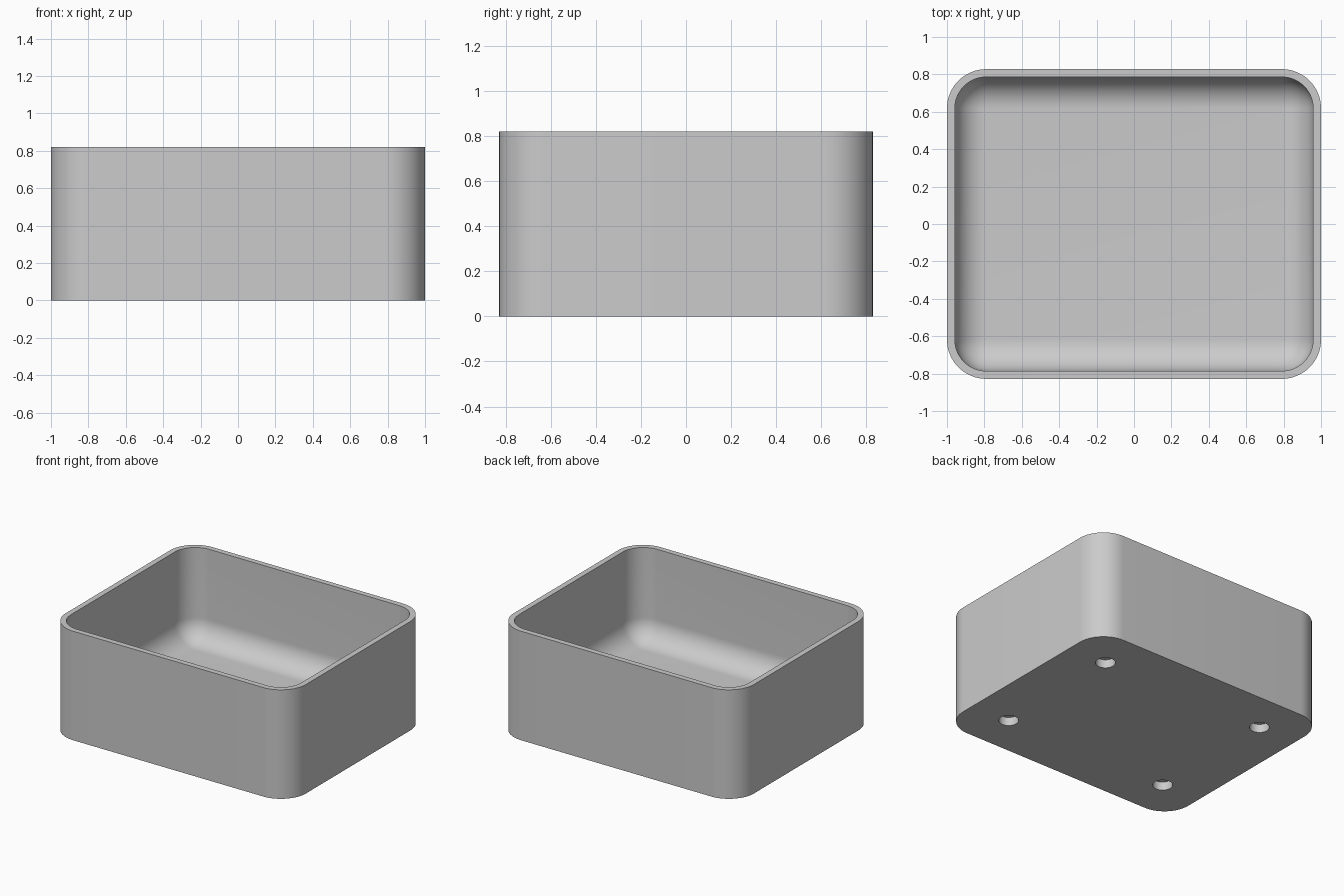
import bpy, bmesh, math

if "Cube" in bpy.data.objects:
    bpy.data.objects.remove(bpy.data.objects["Cube"])

HX, HY, H = 1.0, 0.828, 0.82        # outer half sizes and height
R, WALL, FLOOR = 0.21, 0.042, 0.125  # corner radius, wall and floor thickness
FILLET = R - WALL                    # inner floor fillet radius
HOLE_R, HOLE_D, HOLE_X, HOLE_Y = 0.068, 0.063, 0.685, 0.513
SEG = 16

grey = bpy.data.materials.new("plain grey")
grey.diffuse_color = (0.6, 0.6, 0.6, 1)
grey.use_nodes = True
grey.node_tree.nodes["Principled BSDF"].inputs["Base Color"].default_value = grey.diffuse_color


def ring(bm, inset, z):
    """Rounded rectangle loop, moved inwards by inset."""
    r = max(R - inset, 0.0)
    verts = []
    for q, (sx, sy) in enumerate([(1, 1), (-1, 1), (-1, -1), (1, -1)]):
        for i in range(SEG + 1):
            a = math.pi / 2 * (q + i / SEG)
            verts.append(bm.verts.new((sx * (HX - R) + r * math.cos(a),
                                       sy * (HY - R) + r * math.sin(a), z)))
    return verts


# tray shell: outside wall, rim, inside wall and rounded floor edge
bm = bmesh.new()
rings = [ring(bm, 0, 0), ring(bm, 0, H), ring(bm, WALL, H)]
for i in range(SEG + 1):
    a = math.pi / 2 * i / SEG
    rings.append(ring(bm, WALL + FILLET * (1 - math.cos(a)),
                      FLOOR + FILLET * (1 - math.sin(a))))
for lo, hi in zip(rings, rings[1:]):
    n = len(lo)
    for i in range(n):
        j = (i + 1) % n
        bm.faces.new((lo[i], lo[j], hi[j], hi[i]))
bm.faces.new(rings[0][::-1])
bm.faces.new(rings[-1])
bmesh.ops.remove_doubles(bm, verts=bm.verts, dist=1e-5)
bmesh.ops.recalc_face_normals(bm, faces=bm.faces)
mesh = bpy.data.meshes.new("tray")
bm.to_mesh(mesh)
bm.free()
mesh.materials.append(grey)
tray = bpy.data.objects.new("tray", mesh)
bpy.context.collection.objects.link(tray)

# four blind round holes in the underside
bm = bmesh.new()
for sx in (-1, 1):
    for sy in (-1, 1):
        made = bmesh.ops.create_cone(bm, cap_ends=True, segments=48, radius1=HOLE_R,
                                     radius2=HOLE_R, depth=2 * HOLE_D)
        bmesh.ops.translate(bm, verts=made["verts"], vec=(sx * HOLE_X, sy * HOLE_Y, 0))
cut_mesh = bpy.data.meshes.new("hole_cutter")
bm.to_mesh(cut_mesh)
bm.free()
cut_mesh.materials.append(grey)
cutter = bpy.data.objects.new("hole_cutter", cut_mesh)
bpy.context.collection.objects.link(cutter)
cutter.hide_render = True

mod = tray.modifiers.new("holes", 'BOOLEAN')
mod.operation = 'DIFFERENCE'
mod.solver = 'EXACT'
mod.object = cutter
bpy.context.view_layer.objects.active = tray
tray.select_set(True)
bpy.ops.object.modifier_apply(modifier=mod.name)
bpy.data.objects.remove(cutter)
bpy.ops.object.shade_smooth_by_angle(angle=math.radians(30))
